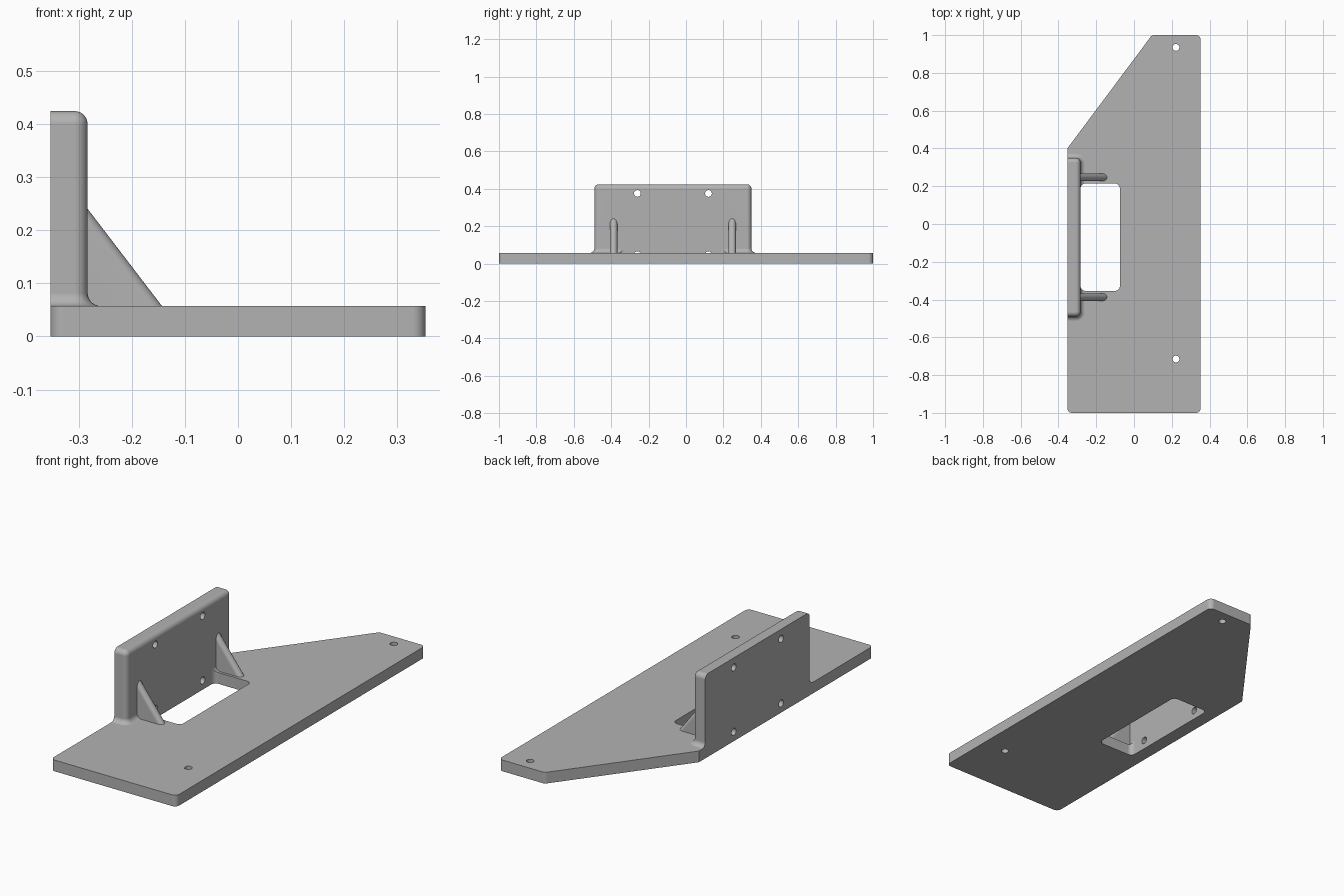
import bpy, bmesh
from math import sin, cos, pi
from mathutils import Vector

cube = bpy.data.objects.get("Cube")
if cube:
    bpy.data.objects.remove(cube, do_unlink=True)

R = 0.025            # common rounding radius
T = 0.057            # plate thickness
BACK, FACE = -0.353, -0.283   # wall back and front in x
MID = -0.07          # middle of the wall in y
SEG = 8


def rounded(points, steps=SEG):
    """Round the corners of an outline of (x, y, radius)."""
    out = []
    for i, (x, y, r) in enumerate(points):
        p = Vector((x, y))
        if r <= 0:
            out.append(p)
            continue
        a = (Vector(points[i - 1][:2]) - p).normalized()
        b = (Vector(points[(i + 1) % len(points)][:2]) - p).normalized()
        half = a.angle(b) / 2
        centre = p + (a + b).normalized() * (r / sin(half))
        reach = r * cos(half) / sin(half)
        start, end = p + a * reach - centre, p + b * reach - centre
        for k in range(steps + 1):
            t = k / steps
            span = pi - 2 * half
            out.append(centre + (start * sin((1 - t) * span) + end * sin(t * span)) / sin(span))
    return out


def loft(name, sections):
    """Skin a closed solid through (outline, z) sections."""
    bm = bmesh.new()
    rings = [[bm.verts.new((p[0], p[1], z)) for p in pts] for pts, z in sections]
    n = len(rings[0])
    for low, high in zip(rings, rings[1:]):
        for i in range(n):
            j = (i + 1) % n
            bm.faces.new((low[i], low[j], high[j], high[i]))
    bm.faces.new(rings[0][::-1])
    bm.faces.new(rings[-1])
    bmesh.ops.recalc_face_normals(bm, faces=bm.faces)
    mesh = bpy.data.meshes.new(name)
    bm.to_mesh(mesh)
    bm.free()
    obj = bpy.data.objects.new(name, mesh)
    bpy.context.collection.objects.link(obj)
    return obj


def drill(name, location, along_x=False):
    bpy.ops.mesh.primitive_cylinder_add(vertices=32, radius=0.018, depth=0.2, location=location,
                                        rotation=(0, pi / 2 if along_x else 0, 0))
    bpy.context.object.name = name
    return bpy.context.object


def combine(target, tool, operation):
    mod = target.modifiers.new(operation.title(), 'BOOLEAN')
    mod.operation, mod.solver, mod.object = operation, 'EXACT', tool
    bpy.ops.object.select_all(action='DESELECT')
    bpy.context.view_layer.objects.active = target
    target.select_set(True)
    bpy.ops.object.modifier_apply(modifier=mod.name)
    bpy.data.objects.remove(tool, do_unlink=True)


# Base plate with one slanted corner
outline = rounded([(BACK, -1, R), (-BACK, -1, R), (-BACK, 1, R), (0.095, 1, R), (BACK, 0.4, 0)])
bracket = loft("mounting_bracket", [(outline, 0), (outline, T)])


# Upright wall: flared foot, straight middle, rounded top
def wall_outline(grow):
    r = R + grow
    x, y0, y1 = FACE + grow, MID - 0.42 - grow, MID + 0.42 + grow
    return rounded([(BACK, y0, 0), (x, y0, r), (x, y1, r), (BACK, y1, 0)])


angles = [k / SEG * pi / 2 for k in range(SEG + 1)]
top = 0.424
sections = [(wall_outline(R), 0.02)]
sections += [(wall_outline(R * (1 - sin(a))), T + R * (1 - cos(a))) for a in angles]
sections += [(wall_outline(-R * 0.98 * (1 - cos(a))), top - R + R * sin(a)) for a in angles]
combine(bracket, loft("upright_wall", sections), 'UNION')


# Sloped ribs with a rounded front edge
def rib_outline(y, z):
    tip = -0.143 - (z - T) * 0.765
    arc = [(tip - 0.025 + 0.025 * cos(a), y + 0.02 * sin(a))
           for a in (-pi / 2 + k * pi / 16 for k in range(17))]
    return [(-0.335, y - 0.02)] + arc + [(-0.335, y + 0.02)]


for side in (-1, 1):
    y = MID + side * 0.317
    combine(bracket, loft("rib", [(rib_outline(y, z), z) for z in (0.02, 0.256)]), 'UNION')

# Window in front of the wall
x0, x1, y0, y1 = FACE, -0.075, MID - 0.284, MID + 0.284
window = rounded([(x0, y0, R), (x1, y0, R), (x1, y1, R), (x0, y1, R)])
combine(bracket, loft("window_cutter", [(window, -0.05), (window, 0.09)]), 'DIFFERENCE')

# Screw holes through the wall and the plate
for y in (MID - 0.19, MID + 0.19):
    for z in (0.047, 0.375):
        combine(bracket, drill("wall_hole", (-0.32, y, z), True), 'DIFFERENCE')
for y in (-0.715, 0.935):
    combine(bracket, drill("plate_hole", (0.222, y, 0.03)), 'DIFFERENCE')

# Grey finish
grey = bpy.data.materials.new("plain_grey")
grey.use_nodes = True
colour = (0.45, 0.45, 0.45, 1)
grey.diffuse_color = colour
grey.node_tree.nodes["Principled BSDF"].inputs["Base Color"].default_value = colour
bracket.data.materials.clear()
bracket.data.materials.append(grey)

bpy.ops.object.select_all(action='DESELECT')
bracket.select_set(True)
bpy.context.view_layer.objects.active = bracket
bpy.ops.object.shade_smooth_by_angle(angle=pi / 6)
bracket.modifiers.new("Even shading", 'WEIGHTED_NORMAL').keep_sharp = True
